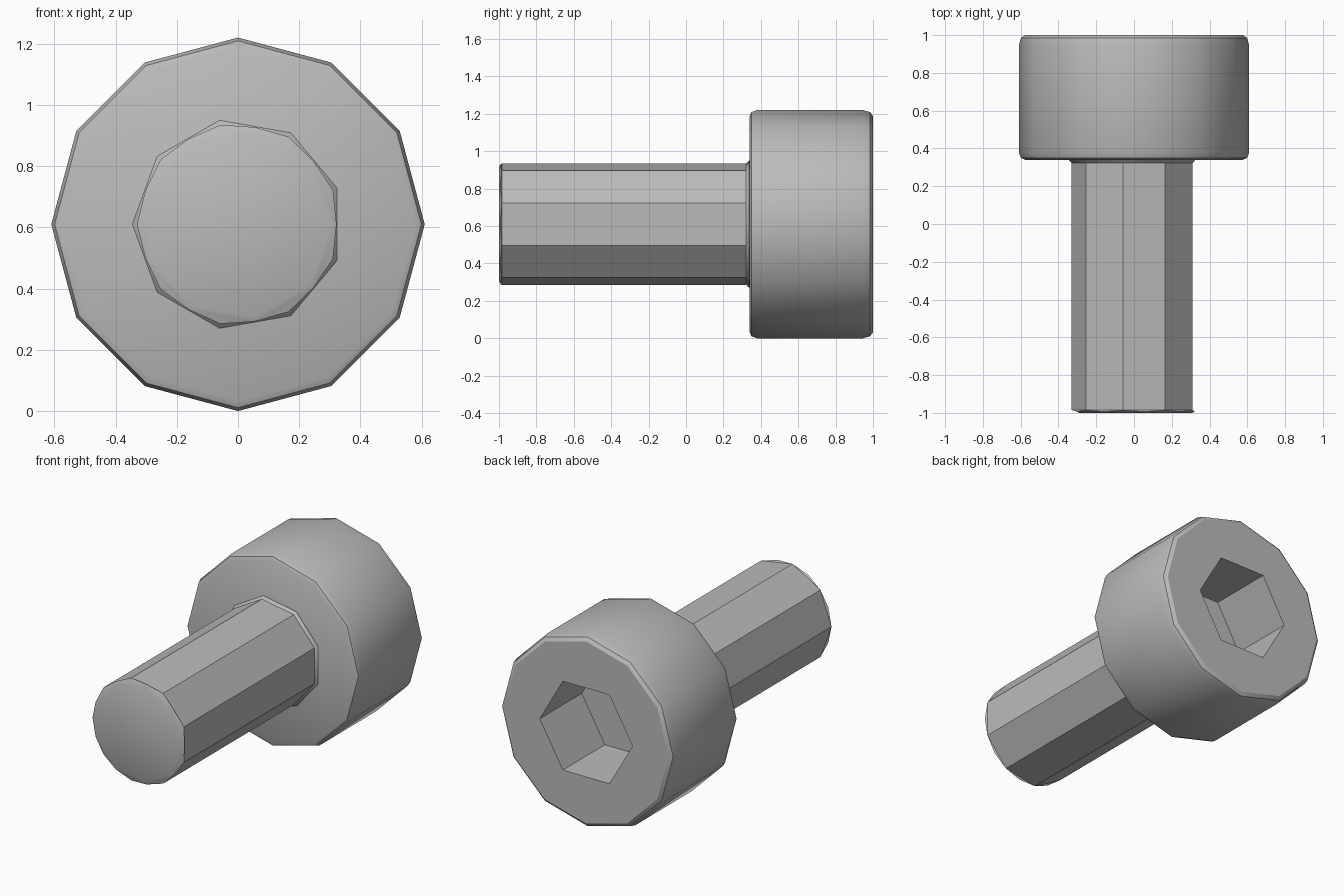
import bpy, bmesh, math

cube = bpy.data.objects.get("Cube")
if cube:
    bpy.data.objects.remove(cube, do_unlink=True)

CENTRE_Z = 0.61

steel = bpy.data.materials.new("steel grey")
steel.use_nodes = True
GREY = (0.5, 0.5, 0.5, 1)
steel.diffuse_color = GREY
steel.node_tree.nodes["Principled BSDF"].inputs["Base Color"].default_value = GREY


def ring(bm, sides, radius, y, phase=0):
    """Regular polygon around the long axis of the bolt."""
    angles = [math.radians(phase) + math.tau * i / sides for i in range(sides)]
    return [bm.verts.new((radius * math.cos(a), y, CENTRE_Z + radius * math.sin(a)))
            for a in angles]


def loft(bm, rings):
    """Join successive rings of equal side count with quads."""
    for a, b in zip(rings, rings[1:]):
        for i in range(len(a)):
            j = (i + 1) % len(a)
            bm.faces.new((a[i], a[j], b[j], b[i]))


def loop_edges(bm, verts):
    return [bm.edges.get((v, verts[i - 1])) or bm.edges.new((v, verts[i - 1]))
            for i, v in enumerate(verts)]


def finish(bm, name):
    bmesh.ops.recalc_face_normals(bm, faces=bm.faces[:])
    mesh = bpy.data.meshes.new(name)
    bm.to_mesh(mesh)
    bm.free()
    mesh.materials.append(steel)
    obj = bpy.data.objects.new(name, mesh)
    bpy.context.collection.objects.link(obj)
    bpy.ops.object.select_all(action='DESELECT')
    obj.select_set(True)
    bpy.context.view_layer.objects.active = obj
    bpy.ops.object.shade_smooth_by_angle(angle=math.radians(34))


# Head: twelve-sided with rounded rims
bm = bmesh.new()
profile = [(0.577, 0.34), (0.599, 0.35), (0.61, 0.38),
           (0.61, 0.945), (0.599, 0.985), (0.577, 1.0)]
rings = [ring(bm, 12, r, y) for r, y in profile]
loft(bm, rings)
bm.faces.new(rings[0])

# Hexagonal socket sunk into the back of the head
socket = [ring(bm, 6, 0.325, 1.0), ring(bm, 6, 0.325, 0.58)]
loft(bm, socket)
bm.faces.new(socket[1])
bmesh.ops.bridge_loops(bm, edges=loop_edges(bm, rings[-1]) + loop_edges(bm, socket[0]))
finish(bm, "head")

# Shaft: nine-sided with a small flare under the head
bm = bmesh.new()
profile = [(0.345, 0.36), (0.345, 0.338), (0.33, 0.322), (0.33, -0.985)]
rings = [ring(bm, 9, r, y, 20) for r, y in profile]
loft(bm, rings)
bm.faces.new(rings[0])

# Tip: the end polygon is turned half a side and joined by triangles
tip = [ring(bm, 9, 0.322, -0.994), ring(bm, 9, 0.308, -1.0)]
body = rings[-1]
for i in range(9):
    j = (i + 1) % 9
    bm.faces.new((body[i], tip[0][i], tip[0][j]))
    bm.faces.new((body[i], tip[0][j], body[j]))
loft(bm, tip)
bm.faces.new(tip[1])
finish(bm, "shaft")
